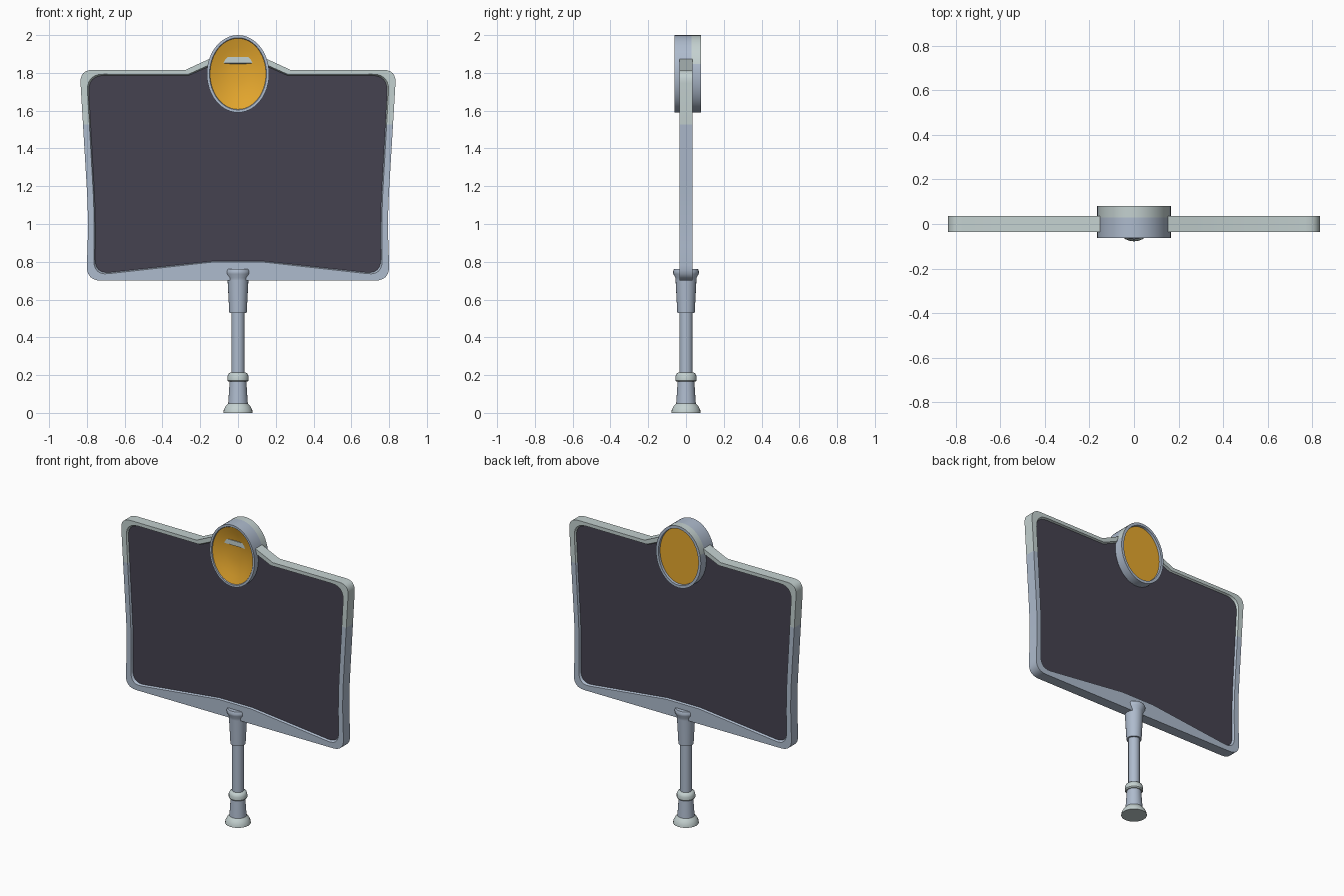
import bpy, bmesh, math
from mathutils import Vector

if "Cube" in bpy.data.objects:
    bpy.data.objects.remove(bpy.data.objects["Cube"])


def mat(name, rgb):
    m = bpy.data.materials.new(name)
    lin = [((c / 255 + 0.055) / 1.055) ** 2.4 for c in rgb]
    m.diffuse_color = (*lin, 1)
    m.use_nodes = True
    m.node_tree.nodes["Principled BSDF"].inputs["Base Color"].default_value = m.diffuse_color
    return m


BLUE = mat("blue_grey_metal", (174, 187, 205))
PALE = mat("pale_green_grey", (196, 209, 208))
DARK = mat("dark_panel", (69, 66, 80))
GOLD = mat("amber_lens", (230, 168, 46))


def finish(name, bm, mats, angle=35, recalc=True):
    if recalc:
        bmesh.ops.recalc_face_normals(bm, faces=bm.faces)
    me = bpy.data.meshes.new(name)
    bm.to_mesh(me)
    bm.free()
    for m in mats:
        me.materials.append(m)
    ob = bpy.data.objects.new(name, me)
    bpy.context.collection.objects.link(ob)
    bpy.ops.object.select_all(action='DESELECT')
    ob.select_set(True)
    bpy.context.view_layer.objects.active = ob
    bpy.ops.object.shade_smooth_by_angle(angle=math.radians(angle))
    return ob


def rounded(corners, seg=6):
    """Mirror the right half outline and round each corner (x, z, radius)."""
    full = corners + [(-x, z, r) for x, z, r in reversed(corners)]
    out = []
    n = len(full)
    for i, (x, z, r) in enumerate(full):
        p = Vector((x, z))
        if r == 0:
            out.append(p)
            continue
        a = Vector(full[i - 1][:2]) - p
        b = Vector(full[(i + 1) % n][:2]) - p
        a, b = p + a.normalized() * r, p + b.normalized() * r
        for k in range(seg + 1):
            t = k / seg
            out.append(a * (1 - t) ** 2 + p * 2 * t * (1 - t) + b * t * t)
    return out


def bridge(bm, a, b, mi=0):
    for i in range(len(a)):
        j = (i + 1) % len(a)
        bm.faces.new((a[i], a[j], b[j], b[i])).material_index = mi


# Board: frame with recessed dark panel on both sides
outer = rounded([(0.13, 1.884, 0), (0.28, 1.815, 0), (0.838, 1.816, 0.07),
                 (0.791, 1.03, 0.15), (0.803, 0.70, 0.08), (0.12, 0.70, 0)])
lip = rounded([(0.13, 1.852, 0), (0.265, 1.792, 0), (0.802, 1.793, 0.09),
               (0.76, 1.05, 0.15), (0.764, 0.728, 0.08), (0.12, 0.80, 0)])
inner = rounded([(0.13, 1.845, 0), (0.26, 1.787, 0), (0.795, 1.787, 0.09),
                 (0.754, 1.05, 0.15), (0.757, 0.735, 0.08), (0.12, 0.805, 0)])
bm = bmesh.new()
rims = []
for s in (-1, 1):
    def loop(pts, y):
        return [bm.verts.new((p.x, s * y, p.y)) for p in pts]
    o, l, i = loop(outer, 0.035), loop(lip, 0.035), loop(inner, 0.022)
    bridge(bm, o, l)
    bridge(bm, l, i)
    bm.faces.new(i).material_index = 2
    rims.append(o)
bridge(bm, rims[0], rims[1])
bmesh.ops.bisect_plane(bm, geom=bm.verts[:] + bm.edges[:] + bm.faces[:],
                       plane_co=(0, 0, 1.527), plane_no=(0, 0, 1))
for f in bm.faces:
    if f.material_index == 0 and f.calc_center_median().z > 1.527:
        f.material_index = 1
finish("board_frame", bm, [BLUE, PALE, DARK], 30)

# Oval lamp: housing ring, concave front lens, flat back lens
N = 48
RX, RZ, CZ = 0.165, 0.205, 1.795


def oval(bm, inset, y):
    return [bm.verts.new(((RX - inset) * math.cos(2 * math.pi * k / N), y,
                          CZ + (RZ - inset) * math.sin(2 * math.pi * k / N)))
            for k in range(N)]


bm = bmesh.new()
rings = [oval(bm, i, y) for i, y in
         [(0.017, -0.056), (0.014, -0.062), (0, -0.062), (0, 0.03),
          (0, 0.08), (0.018, 0.08), (0.02, 0.065)]]
for a, b in zip(rings, rings[1:]):
    bridge(bm, a, b)
bm.normal_update()
for f in bm.faces:
    c = f.calc_center_median()
    if 0.04 < c.y < 0.07 and c.z > CZ + 0.05:
        f.material_index = 1
bm.faces.new(rings[-1]).material_index = 2
# dish sinks towards the middle
prev = rings[0]
for t in (0.75, 0.5, 0.25):
    cur = oval(bm, 0, -0.022 - 0.034 * t * t)
    for v in cur:
        v.co.x *= t * (RX - 0.017) / RX
        v.co.z = CZ + (v.co.z - CZ) * t * (RZ - 0.017) / RZ
    bridge(bm, prev, cur, 2)
    prev = cur
bm.faces.new(prev).material_index = 2
finish("oval_lamp", bm, [BLUE, PALE, GOLD], 35)


# Pole: turned profile (radius, height)
def lathe(name, profile, m, n=24):
    bm = bmesh.new()
    loops = [[bm.verts.new((r * math.cos(2 * math.pi * k / n),
                            r * math.sin(2 * math.pi * k / n), z))
              for k in range(n)] for r, z in profile]
    for a, b in zip(loops, loops[1:]):
        bridge(bm, a, b)
    bm.faces.new(loops[0])
    bm.faces.new(loops[-1])
    return finish(name, bm, [m], 40)


lathe("pole_foot", [(0.078, 0), (0.076, 0.015), (0.066, 0.035), (0.052, 0.05)], PALE)
lathe("pole_lower_sleeve", [(0.052, 0.05), (0.044, 0.168)], BLUE)
lathe("pole_collar", [(0.05, 0.165), (0.056, 0.172), (0.056, 0.192),
                      (0.05, 0.208), (0.038, 0.215)], PALE)
lathe("pole_shaft", [(0.035, 0.20), (0.035, 0.54)], BLUE)
lathe("pole_upper_sleeve", [(0.046, 0.528), (0.055, 0.70), (0.056, 0.715),
                            (0.067, 0.735), (0.069, 0.748), (0.063, 0.763)], BLUE)
